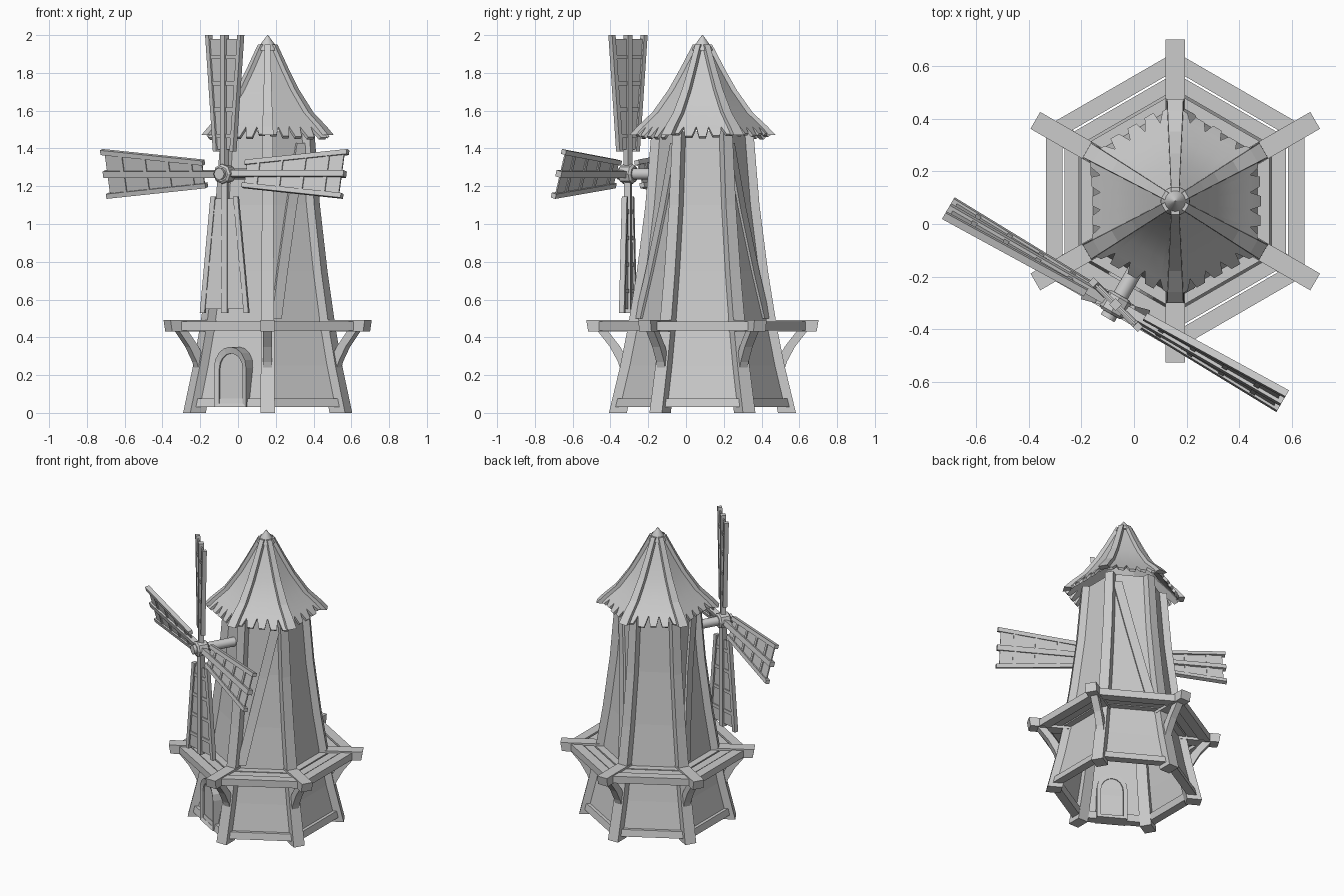
import bpy, bmesh, math, random
from mathutils import Vector

if "Cube" in bpy.data.objects:
    bpy.data.objects.remove(bpy.data.objects["Cube"])

random.seed(4)
CX, CY = 0.157, 0.087
CORNERS = [30 + 60 * i for i in range(6)]
FACES = [60 * i for i in range(6)]
C30, T30 = math.cos(math.pi / 6), math.tan(math.pi / 6)

grey = bpy.data.materials.new("stone_grey")
grey.diffuse_color = (0.6, 0.6, 0.6, 1)
grey.use_nodes = True
grey.node_tree.nodes["Principled BSDF"].inputs["Base Color"].default_value = grey.diffuse_color


def P(deg, r, z, t=0.0):
    """Point at radius r, height z and sideways offset t around the tower axis."""
    a = math.radians(deg)
    return Vector((CX + r * math.cos(a) - t * math.sin(a), CY + r * math.sin(a) + t * math.cos(a), z))


def loft(bm, rings, caps=True):
    rows = [[bm.verts.new(p) for p in ring] for ring in rings]
    n = len(rows[0])
    for a, b in zip(rows, rows[1:]):
        for i in range(n):
            bm.faces.new((a[i], a[(i + 1) % n], b[(i + 1) % n], b[i]))
    if caps:
        bm.faces.new(rows[0][::-1])
        bm.faces.new(rows[-1])


def make(name, parts, caps=True, smooth=0):
    bm = bmesh.new()
    for rings in parts:
        loft(bm, rings, caps)
    bmesh.ops.recalc_face_normals(bm, faces=bm.faces)
    me = bpy.data.meshes.new(name)
    bm.to_mesh(me)
    bm.free()
    me.materials.append(grey)
    ob = bpy.data.objects.new(name, me)
    bpy.context.collection.objects.link(ob)
    if smooth:
        bpy.context.view_layer.objects.active = ob
        ob.select_set(True)
        bpy.ops.object.shade_smooth_by_angle(angle=math.radians(smooth))
        ob.select_set(False)
    return ob


def slab(deg, r0, r1, z, w):
    """Four points of a flat cross-section facing outwards."""
    return [P(deg, r0, z, -w), P(deg, r0, z, w), P(deg, r1, z, w), P(deg, r1, z, -w)]


def interp(prof, z):
    for (za, ra), (zb, rb) in zip(prof, prof[1:]):
        if min(za, zb) <= z <= max(za, zb):
            return ra + (rb - ra) * (z - za) / (zb - za)
    return prof[-1][1]


# Tower: hollow six-sided wall and corner posts
TOWER = [(0, .495), (.25, .435), (.45, .395), (.75, .347), (1.1, .302), (1.49, .27)]
wall_z = [.03, .25, .45, .75, 1.1, 1.49]
make("tower_wall", [[[P(a, interp(TOWER, z) - .03, z) for a in CORNERS] for z in wall_z]], caps=False)
make("corner_posts", [[slab(a, r - .095 + .03 * z, r, z, .038 - .007 * z) for z, r in TOWER] for a in CORNERS])

# Sill beams at the foot of each wall
make("sill_beams", [[slab(a, C30 * interp(TOWER, z) - .06, C30 * interp(TOWER, z) - .005, z, .22)
                     for z in (.03, .075)] for a in FACES])

# Diagonal wall planks on alternate faces
planks = []
for a, s in ((300, 1), (60, -1), (180, 1)):
    rings = []
    for i in range(9):
        f = i / 8
        z = .5 + .93 * f
        r = C30 * (interp(TOWER, z) - .03)
        t = s * (-.13 + .21 * f)
        rings.append([P(a, r - .01, z, t - .03), P(a, r - .01, z, t + .03),
                      P(a, r + .014, z, t + .03), P(a, r + .014, z, t - .03)])
    planks.append(rings)
make("diagonal_planks", planks)

# Balcony: boards, radial beams and curved braces
boards = []
for a in FACES:
    for r0, r1, z0, z1 in ((.43, .492, .435, .483), (.367, .422, .45, .478), (.30, .358, .45, .478)):
        boards.append([[P(a, r0, z, -r0 * T30), P(a, r0, z, r0 * T30),
                        P(a, r1, z, r1 * T30), P(a, r1, z, -r1 * T30)] for z in (z0, z1)])
make("balcony_boards", boards)
make("balcony_beams", [[slab(a, .33, .605, .432, .037), slab(a, .33, .615, .492, .037)] for a in CORNERS])
BRACE = [(.20, .425), (.27, .447), (.35, .49), (.44, .56)]
make("balcony_braces", [[slab(a, r - .055, r, z, .024) for z, r in BRACE] for a in CORNERS])


# Arched door with a raised frame
def arch(r, w, top, z0=.05):
    pts = [P(240, r, z0, .015 - w), P(240, r, z0, .015 + w)]
    for i in range(9):
        b = math.pi * i / 8
        pts.append(P(240, r, top - w * 1.15 + w * 1.15 * math.sin(b), .015 + w * math.cos(b)))
    return pts


make("door_frame", [[arch(.415, .072, .315), arch(.425, .098, .35, .03), arch(.335, .098, .35, .03),
                     arch(.335, .072, .315), arch(.415, .072, .315)]], caps=False)
make("door_panel", [[arch(.36, .073, .316), arch(.405, .073, .316)]])

# Roof: flared shingle boards, hip ribs and tip
ROOF = [(1.95, .035), (1.82, .103), (1.71, .165), (1.59, .25), (1.515, .33), (1.47, .372)]
shingles = []
for k, a in enumerate(CORNERS):
    n = 5
    for j in range(n):
        drop = random.uniform(-.012, .014)
        rings = []
        for i, (z, r) in enumerate(ROOF):
            last = i == len(ROOF) - 1
            g = .05 if last else 0
            r, z = (r + drop, z - drop) if last else (r, z)
            ring = []
            for rr, f in ((r, j / n + g), (r, (j + 1) / n - g), (r - .014, (j + 1) / n - g), (r - .014, j / n + g)):
                ring.append(P(a, rr, z).lerp(P(a + 60, rr, z), f) - Vector((0, 0, .012 if rr < r else 0)))
            rings.append(ring)
        shingles.append(rings)
make("roof_shingles", shingles, smooth=30)
make("roof_ribs", [[slab(a, r - .03, r + .016, z, .014 + .045 * r) for z, r in ROOF] for a in CORNERS])
make("roof_tip", [[[P(15 * i, r, z) for i in range(24)] for r, z in ((.056, 1.918), (.054, 1.93), (.002, 2.0))]],
     smooth=40)

# Windmill shaft and hub
HZ, HR = 1.265, .455


def disc(r, d, n):
    return [P(240, d, HZ + r * math.sin(math.tau * i / n), r * math.cos(math.tau * i / n)) for i in range(n)]


make("shaft", [[disc(.03, .2, 16), disc(.03, .515, 16)]], smooth=40)
make("hub", [[disc(.04, .415, 8), disc(.052, .425, 8), disc(.052, .485, 8), disc(.04, .495, 8)]])

# Four pitched sails: spar, edge rails, cross bars and panel
N = Vector((-.5, -C30, 0))
T = Vector((C30, -.5, 0))
Z = Vector((0, 0, 1))
HUB = P(240, HR, HZ)
R0, R1 = .12, .735


def half(r):
    return .062 + .058 * (r - R0) / (R1 - R0)


for name, rad, tan in (("top", Z, T), ("right", T, -Z), ("bottom", -Z, -T), ("left", -T, Z)):
    p = math.radians(15)
    ch = tan * math.cos(p) + N * math.sin(p)
    nm = N * math.cos(p) - tan * math.sin(p)

    def sec(r, c0, c1, d):
        o = HUB + rad * r
        return [o + ch * c0 - nm * d, o + ch * c1 - nm * d, o + ch * c1 + nm * d, o + ch * c0 + nm * d]

    bars = [[sec(.0, -.017, .017, .017), sec(R1, -.017, .017, .017)]]
    for s in (-1, 1):
        bars.append([sec(r, s * half(r) - .013, s * half(r) + .013, .014) for r in (R0, R1)])
    for r in (.2, .34, .48, .62):
        bars.append([sec(q, -half(q), half(q), .010) for q in (r - .011, r + .011)])
    make(name + "_sail_frame", bars)
    make(name + "_sail_panel", [[sec(r, -half(r), half(r), .004) for r in (R0 + .01, R1 - .02)]])
